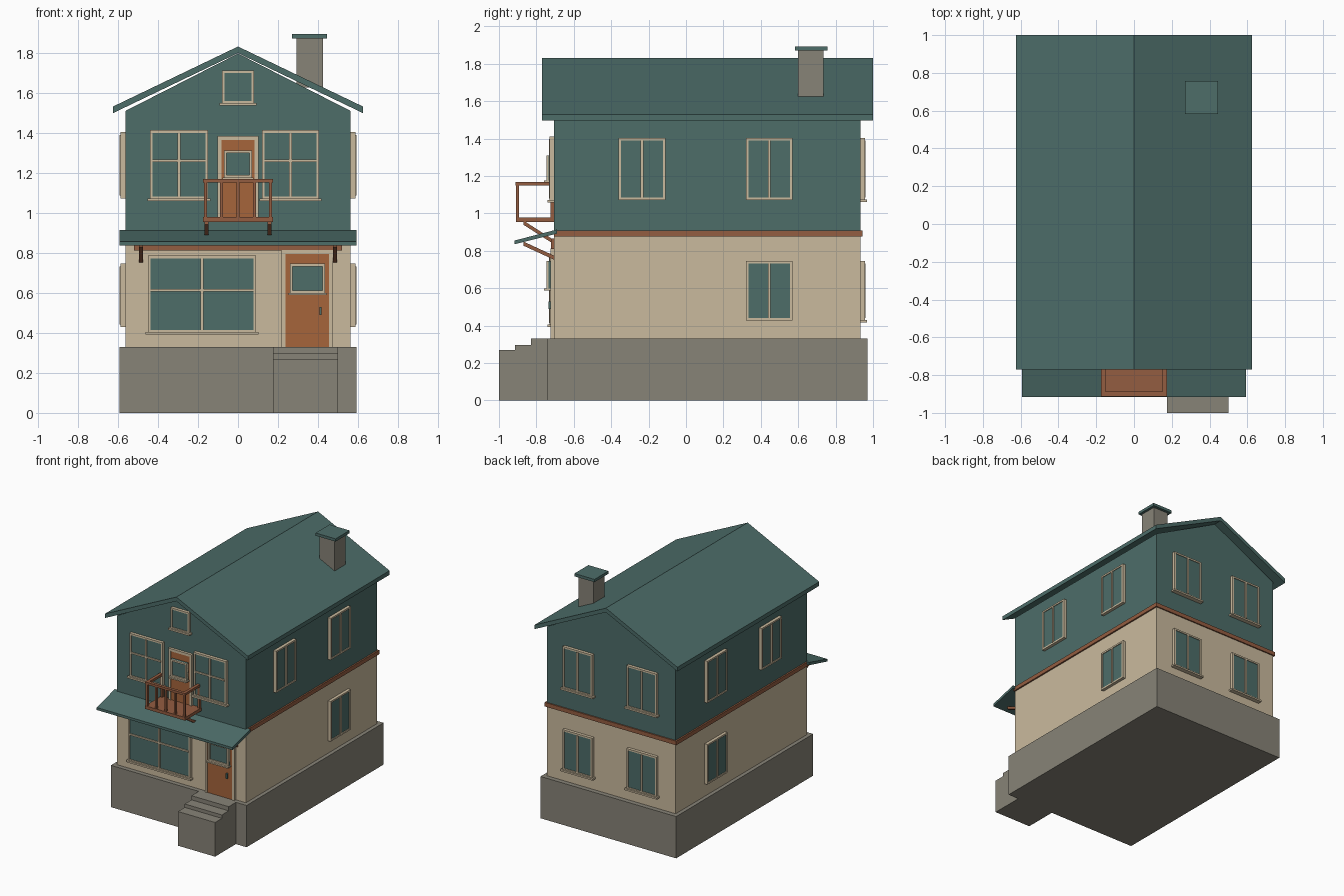
import bpy
import bmesh
from mathutils import Vector

cube = bpy.data.objects.get("Cube")
if cube:
    bpy.data.objects.remove(cube, do_unlink=True)


def material(name, rgb):
    linear = [((c / 255 + 0.055) / 1.055) ** 2.4 for c in rgb] + [1.0]
    m = bpy.data.materials.new(name)
    m.use_nodes = True
    m.diffuse_color = linear
    bsdf = m.node_tree.nodes["Principled BSDF"]
    bsdf.inputs["Base Color"].default_value = linear
    bsdf.inputs["Roughness"].default_value = 0.8
    return m


TEAL = material("teal paint", (77, 109, 105))
TAN = material("cream plaster", (202, 186, 157))
STONE = material("grey stone", (135, 131, 119))
DOOR = material("orange wood", (166, 101, 59))
WOOD = material("brown wood", (148, 93, 65))

# Main wall planes
WX, FRONT, BACK = 0.563, -0.705, 0.933


def finish(name, bm, mats):
    bmesh.ops.recalc_face_normals(bm, faces=bm.faces[:])
    mesh = bpy.data.meshes.new(name)
    bm.to_mesh(mesh)
    bm.free()
    for m in mats:
        mesh.materials.append(m)
    obj = bpy.data.objects.new(name, mesh)
    bpy.context.collection.objects.link(obj)
    return obj


def boxes(name, parts):
    """One object from (x range, y range, z range, material) boxes."""
    bm = bmesh.new()
    mats = []
    for xr, yr, zr, mat in parts:
        if mat not in mats:
            mats.append(mat)
        verts = bmesh.ops.create_cube(bm, size=1)["verts"]
        for v in verts:
            v.co = [r[0] + (r[1] - r[0]) * (c + 0.5) for r, c in zip((xr, yr, zr), v.co)]
        for f in {f for v in verts for f in v.link_faces}:
            f.material_index = mats.index(mat)
    return finish(name, bm, mats)


def extrude_profile(name, points, direction, mat):
    """Closed prism from a planar outline."""
    bm = bmesh.new()
    face = bm.faces.new([bm.verts.new(p) for p in points])
    new = bmesh.ops.extrude_face_region(bm, geom=[face])["geom"]
    moved = [g for g in new if isinstance(g, bmesh.types.BMVert)]
    bmesh.ops.translate(bm, vec=Vector(direction), verts=moved)
    return finish(name, bm, [mat])


def on_wall(side, u, d, z, mat):
    """Box given along a wall (u) and outward from it (d)."""
    if side == "front":
        return (u, (FRONT - d[1], FRONT - d[0]), z, mat)
    if side == "back":
        return (u, (BACK + d[0], BACK + d[1]), z, mat)
    s = 1 if side == "left" else -1
    return ((s * (WX + d[0]), s * (WX + d[1])), u, z, mat)


def frame(side, u, z, t, d, mat=TAN):
    (a, b), (lo, hi) = u, z
    return [on_wall(side, uu, d, zz, mat) for uu, zz in (
        ((a, a + t), z), ((b - t, b), z),
        ((a + t, b - t), (lo, lo + t)), ((a + t, b - t), (hi - t, hi)))]


def window(name, side, u, z, upright=True, crossbar=None, sill=True):
    t, mid = 0.013, sum(u) / 2
    parts = frame(side, u, z, t, (-0.01, 0.024))
    parts.append(on_wall(side, (u[0] + t, u[1] - t), (-0.01, 0.018), (z[0] + t, z[1] - t), TEAL))
    if upright:
        parts.append(on_wall(side, (mid - 0.007, mid + 0.007), (0, 0.028), (z[0] + t, z[1] - t), TAN))
    if crossbar:
        parts.append(on_wall(side, (u[0] + t, u[1] - t), (0, 0.027),
                             (crossbar - 0.006, crossbar + 0.006), TAN))
    if sill:
        parts.append(on_wall(side, (u[0] - 0.012, u[1] + 0.012), (-0.01, 0.036),
                             (z[0] - 0.01, z[0] + 0.003), TAN))
    return boxes(name, parts)


def door(name, u, z, pane_u, pane_z, handle=None):
    t = 0.02
    parts = [on_wall("front", (u[0] - t, u[0]), (-0.01, 0.02), (z[0], z[1] + t), TAN),
             on_wall("front", (u[1], u[1] + t), (-0.01, 0.02), (z[0], z[1] + t), TAN),
             on_wall("front", u, (-0.01, 0.02), (z[1], z[1] + t), TAN),
             on_wall("front", u, (-0.01, 0.014), z, DOOR),
             on_wall("front", pane_u, (0, 0.03), pane_z, TEAL)]
    parts += frame("front", pane_u, pane_z, 0.013, (0, 0.04))
    parts.append(on_wall("front", (pane_u[0] - 0.008, pane_u[1] + 0.008), (0, 0.055),
                         (pane_z[0] - 0.01, pane_z[0]), TAN))
    if handle:
        parts.append(on_wall("front", (handle[0] - 0.006, handle[0] + 0.006), (0, 0.03),
                             (handle[1] - 0.02, handle[1] + 0.02), TEAL))
    return boxes(name, parts)


def brace(name, x, outer, inner, half=0.01, thick=0.022):
    """Diagonal support running from the wall out to a deck."""
    (y0, z0), (y1, z1) = outer, inner
    pts = [(x - half, y0, z0), (x - half, y1, z1),
           (x - half, y1, z1 + thick), (x - half, y0, z0 + thick)]
    return extrude_profile(name, pts, (2 * half, 0, 0), WOOD)


# Stone base and entrance steps
boxes("stone_base", [((-0.593, 0.593), (-0.74, 0.97), (0, 0.33), STONE)])
boxes("entrance_steps", [((0.175, 0.5), (y, -0.73), (0, z), STONE)
                         for y, z in ((-1.0, 0.27), (-0.915, 0.297), (-0.83, 0.33))])

# Walls, trim band and gable storey
boxes("lower_walls", [((-WX, WX), (FRONT, BACK), (0.33, 0.89), TAN)])
boxes("trim_band", [((-0.575, 0.575), (FRONT, 0.943), (0.878, 0.91), WOOD)])
extrude_profile("upper_walls",
                [(-WX, FRONT, 0.9), (WX, FRONT, 0.9), (WX, FRONT, 1.508),
                 (0, FRONT, 1.795), (-WX, FRONT, 1.508)],
                (0, BACK - FRONT, 0), TEAL)

# Roof and chimney
extrude_profile("roof",
                [(-0.625, -0.77, 1.53), (0, -0.77, 1.83), (0.625, -0.77, 1.53),
                 (0.625, -0.77, 1.497), (0, -0.77, 1.797), (-0.625, -0.77, 1.497)],
                (0, 1.77, 0), TEAL)
boxes("chimney", [((0.293, 0.425), (0.6, 0.735), (1.625, 1.872), STONE),
                  ((0.27, 0.445), (0.583, 0.757), (1.87, 1.892), TEAL)])

# Awning with its beam and braces
extrude_profile("awning",
                [(-0.593, -0.917, 0.835), (-0.593, -0.69, 0.892),
                 (-0.593, -0.69, 0.914), (-0.593, -0.917, 0.855)],
                (1.186, 0, 0), TEAL)
boxes("awning_beam", [((-0.52, 0.52), (-0.723, -0.7), (0.81, 0.865), WOOD)])
for side, s in (("left", 1), ("right", -1)):
    brace(f"awning_brace_{side}", s * 0.485, (-0.87, 0.828), (-0.705, 0.752))
    brace(f"balcony_brace_{side}", s * 0.157, (-0.87, 0.94), (-0.705, 0.835))

# Balcony deck, posts, balusters and rails
posts = [((x - 0.008, x + 0.008), (-0.908, -0.892), (0.97, 1.155), WOOD)
         for x in (-0.163, -0.083, 0, 0.083, 0.163)]
posts += [((x - 0.008, x + 0.008), (-0.725, -0.705), (0.97, 1.155), WOOD) for x in (-0.163, 0.163)]
rails = [((-0.175, 0.175), (-0.912, -0.888), (1.15, 1.168), WOOD)]
rails += [((x - 0.012, x + 0.012), (-0.888, -0.7), (1.15, 1.168), WOOD) for x in (-0.163, 0.163)]
boxes("balcony_deck", [((-0.175, 0.175), (-0.91, -0.7), (0.953, 0.978), WOOD)])
boxes("balcony_railing", posts + rails)

# Doors
door("entrance_door", (0.238, 0.455), (0.33, 0.793), (0.26, 0.435), (0.598, 0.745), (0.412, 0.51))
door("balcony_door", (-0.082, 0.082), (0.975, 1.363), (-0.07, 0.07), (1.175, 1.31))

# Front windows
window("shop_window", "front", (-0.45, 0.09), (0.402, 0.785), crossbar=0.613)
window("upper_window_right", "front", (-0.44, -0.15), (1.068, 1.412), crossbar=1.26)
window("upper_window_left", "front", (0.12, 0.405), (1.068, 1.412), crossbar=1.26)
window("gable_window", "front", (-0.08, 0.08), (1.545, 1.71), upright=False)

# Side and back windows
LOW, HIGH = (0.428, 0.745), (1.072, 1.402)
for side in ("left", "right"):
    window(f"{side}_upper_front_window", side, (-0.36, -0.11), HIGH, sill=False)
    window(f"{side}_upper_back_window", side, (0.32, 0.57), HIGH, sill=False)
    window(f"{side}_lower_window", side, (0.32, 0.57), LOW, sill=False)
    u = (0.15, 0.41) if side == "left" else (-0.41, -0.15)
    window(f"back_upper_window_{side}", "back", u, HIGH)
    window(f"back_lower_window_{side}", "back", u, LOW)
